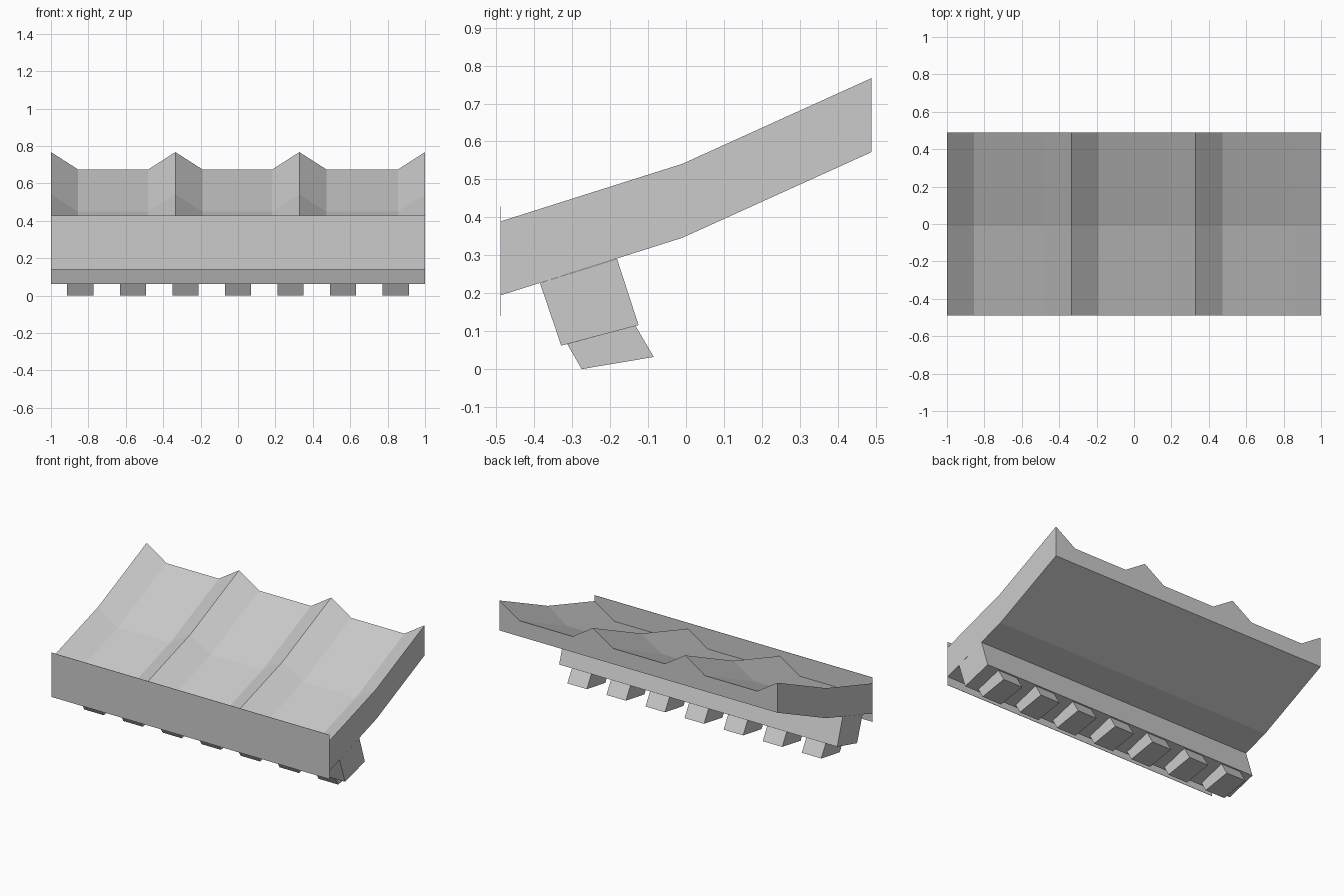
import bpy
import bmesh

cube = bpy.data.objects.get("Cube")
if cube:
    bpy.data.objects.remove(cube)

grey = bpy.data.materials.new("light_grey")
grey.use_nodes = True
GREY = (0.6, 0.6, 0.6, 1)
grey.diffuse_color = GREY
grey.node_tree.nodes["Principled BSDF"].inputs["Base Color"].default_value = GREY


def loft(name, sections):
    """Join matching closed cross-sections into one capped solid."""
    bm = bmesh.new()
    rings = [[bm.verts.new(p) for p in s] for s in sections]
    n = len(rings[0])
    for a, b in zip(rings, rings[1:]):
        for i in range(n):
            j = (i + 1) % n
            bm.faces.new((a[i], a[j], b[j], b[i]))
    bm.faces.new(rings[0])
    bm.faces.new(rings[-1])
    bmesh.ops.recalc_face_normals(bm, faces=bm.faces)
    mesh = bpy.data.meshes.new(name)
    bm.to_mesh(mesh)
    bm.free()
    mesh.materials.append(grey)
    obj = bpy.data.objects.new(name, mesh)
    bpy.context.collection.objects.link(obj)
    return obj


def extrude_x(name, profile, x0, x1):
    return loft(name, [[(x, y, z) for y, z in profile] for x in (x0, x1)])


# Channelled slab: three troughs between pointed ridges, bent once along its depth
THICK, TROUGH, SLOPE = 0.195, 0.093, 0.145
ridges = [-1, -0.335, 0.328, 1]
crest = [(-1, 0)]
for left, right in zip(ridges, ridges[1:]):
    crest += [(left + SLOPE, -TROUGH), (right - SLOPE, -TROUGH), (right, 0)]
outline = crest + [(1, -THICK), (-1, -THICK)]
spine = [(-0.487, 0.39), (-0.01, 0.541), (0.489, 0.767)]
loft("channelled_slab", [[(x, y, z + dz) for x, dz in outline] for y, z in spine])

# Thin upright plate across the front
extrude_x("front_plate",
          [(-0.489, 0.14), (-0.487, 0.14), (-0.487, 0.428), (-0.489, 0.428)], -1, 1)

# Full-width slanted rail under the slab
extrude_x("lower_rail",
          [(-0.385, 0.227), (-0.329, 0.062), (-0.125, 0.116), (-0.182, 0.291)], -1, 1)

# Row of teeth below the rail
tooth = [(-0.313, 0.066), (-0.275, 0.0), (-0.085, 0.032), (-0.133, 0.114)]
for i in range(7):
    x = (i - 3) * 0.281
    extrude_x(f"tooth_{i + 1}", tooth, x - 0.07, x + 0.07)
